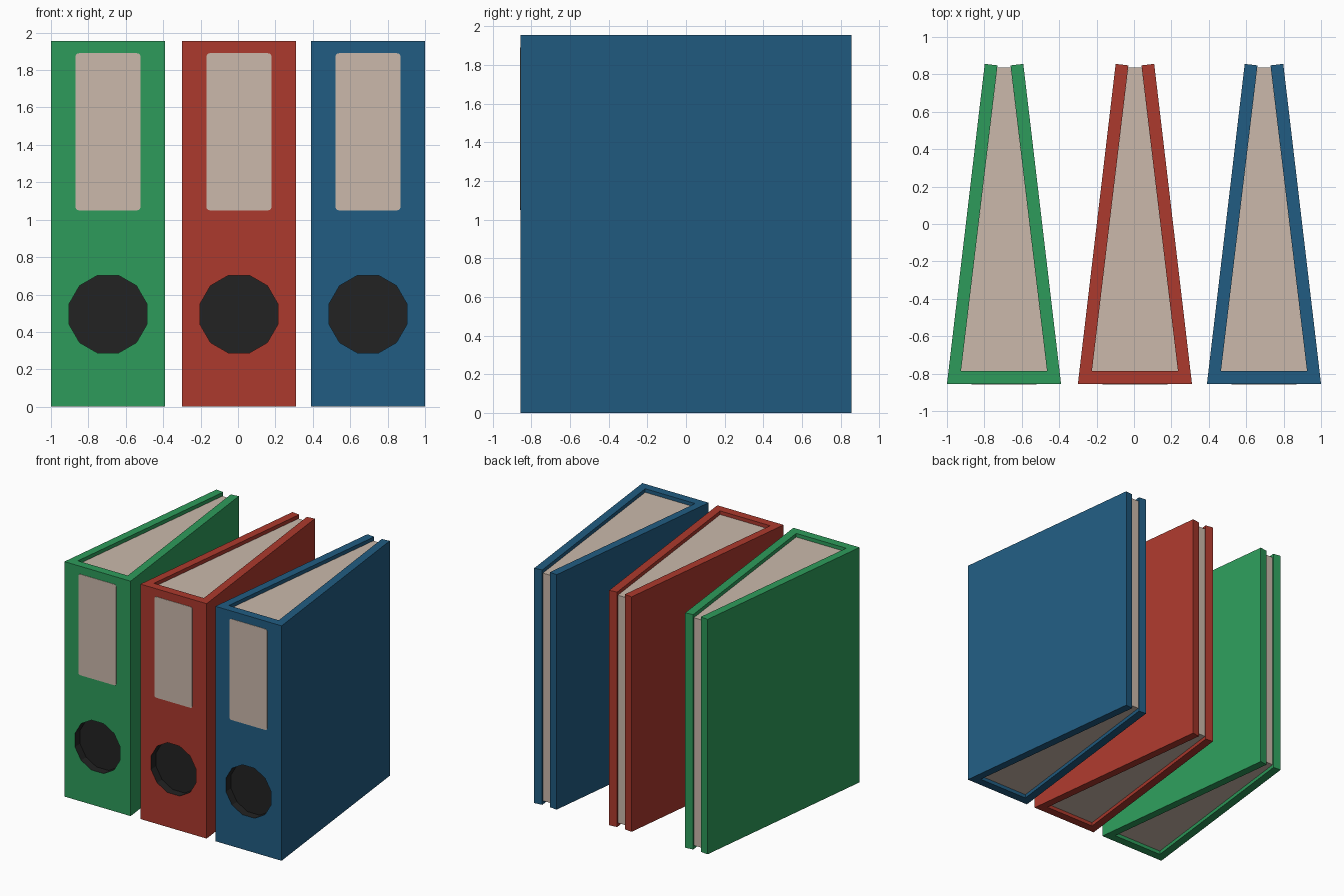
import bpy, bmesh, math
from mathutils import Matrix

if "Cube" in bpy.data.objects:
    bpy.data.objects.remove(bpy.data.objects["Cube"])

H = 1.955            # binder height
FRONT = -0.855       # spine front plane
HOLE_Z, HOLE_R, HOLE_D = 0.495, 0.215, 0.067


def material(name, rgb):
    m = bpy.data.materials.new(name)
    m.diffuse_color = (*rgb, 1)
    m.use_nodes = True
    m.node_tree.nodes["Principled BSDF"].inputs["Base Color"].default_value = m.diffuse_color
    return m


paper = material("paper beige", (0.597, 0.485, 0.407))
black = material("finger hole black", (0.016, 0.016, 0.016))
green = material("green cover", (0.027, 0.330, 0.104))
red = material("red cover", (0.413, 0.041, 0.026))
blue = material("blue cover", (0.015, 0.107, 0.223))


def extrude(name, pts, vec, mats):
    """Closed prism from a 3D outline moved along vec."""
    bm = bmesh.new()
    face = bm.faces.new([bm.verts.new(p) for p in pts])
    ext = bmesh.ops.extrude_face_region(bm, geom=[face])
    bmesh.ops.translate(bm, vec=vec, verts=[g for g in ext["geom"] if isinstance(g, bmesh.types.BMVert)])
    bmesh.ops.recalc_face_normals(bm, faces=bm.faces)
    me = bpy.data.meshes.new(name)
    bm.to_mesh(me)
    bm.free()
    for m in mats:
        me.materials.append(m)
    ob = bpy.data.objects.new(name, me)
    bpy.context.collection.objects.link(ob)
    return ob


def mirrored(half, z):
    """Symmetric outline in the xy plane from its right half."""
    return [(x, y, z) for x, y in half] + [(-x, y, z) for x, y in reversed(half)]


def binder(colour, mat, cx):
    # U-shaped cover: spine plus two tapering boards
    cover = extrude(colour + "_cover", mirrored(
        [(0.23, -0.785), (0.035, 0.848), (0.103, 0.856), (0.305, FRONT)], 0), (0, 0, H), [mat, black])

    # finger hole sunk in the spine
    circle = [(HOLE_R * math.cos(a), FRONT - 0.1, HOLE_Z + HOLE_R * math.sin(a))
              for a in (math.tau * (i + 0.5) / 12 for i in range(12))]
    cutter = extrude("hole_cutter", circle, (0, 0.1 + HOLE_D, 0), [mat])
    cutter.hide_render = True
    mod = cover.modifiers.new("finger hole", 'BOOLEAN')
    mod.operation, mod.solver, mod.object = 'DIFFERENCE', 'EXACT', cutter
    bpy.context.view_layer.objects.active = cover
    bpy.ops.object.modifier_apply(modifier=mod.name)
    bpy.data.objects.remove(cutter)
    for p in cover.data.polygons:
        c = p.center
        inside = math.hypot(c.x, c.z - HOLE_Z) < HOLE_R + 0.005
        p.material_index = int(inside and FRONT + 0.005 < c.y < FRONT + HOLE_D + 0.001)

    # paper block between the boards, slightly recessed
    pages = extrude(colour + "_pages", mirrored([(0.036, 0.838), (0.23, -0.785)], 0.03),
                    (0, 0, H - 0.06), [paper])

    # rounded spine label
    r, outline = 0.018, []
    for k, (sx, sz) in enumerate([(1, 1), (-1, 1), (-1, -1), (1, -1)]):
        for j in range(4):
            a = math.radians(90 * k + 30 * j)
            outline.append((sx * (0.174 - r) + r * math.cos(a), FRONT - 0.003,
                            1.47 + sz * (0.42 - r) + r * math.sin(a)))
    label = extrude(colour + "_label", outline, (0, 0.005, 0), [paper])

    for ob in (cover, pages, label):
        ob.data.transform(Matrix.Translation((cx, 0, 0)))


binder("green", green, -0.695)
binder("red", red, 0.005)
binder("blue", blue, 0.695)
